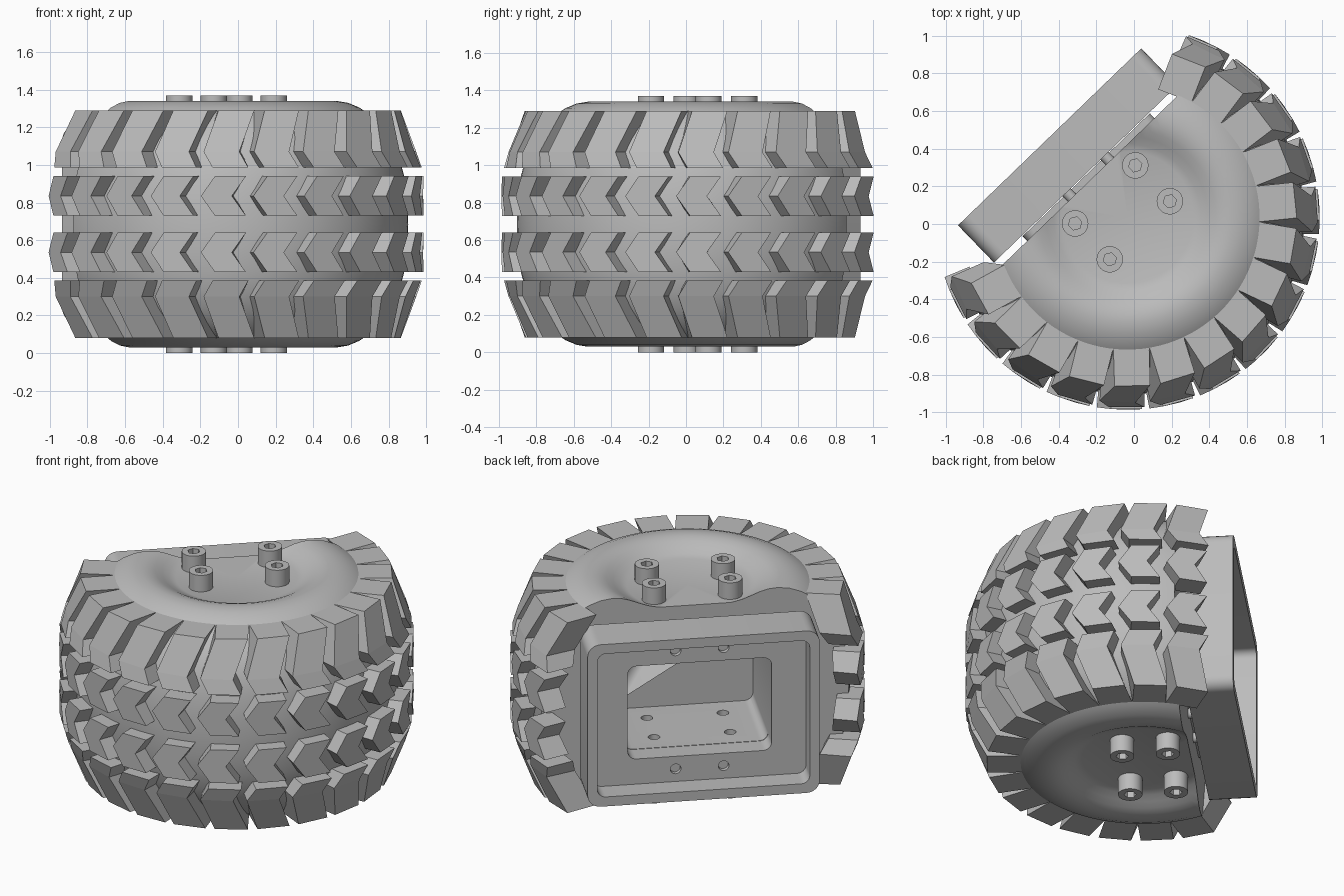
import bpy, bmesh
from math import radians, asin, cos, sin
from mathutils import Matrix

cube = bpy.data.objects.get("Cube")
if cube:
    bpy.data.objects.remove(cube)

# Local frame: X along the mounting face, Y out of it, Z along the axle
FRAME = Matrix.Translation((-0.035, 0.035, 0.685)) @ Matrix.Rotation(radians(44), 4, 'Z')
CUT = 0.28

grey = bpy.data.materials.new("plain grey")
grey.use_nodes = True
GREY = (0.5, 0.5, 0.5, 1)
grey.diffuse_color = GREY
grey.node_tree.nodes["Principled BSDF"].inputs["Base Color"].default_value = GREY


def finish(bm, name):
    bmesh.ops.recalc_face_normals(bm, faces=bm.faces)
    mesh = bpy.data.meshes.new(name)
    bm.to_mesh(mesh)
    bm.free()
    mesh.materials.append(grey)
    obj = bpy.data.objects.new(name, mesh)
    bpy.context.collection.objects.link(obj)
    obj.matrix_world = FRAME
    return obj


def smooth(obj, angle=30):
    bpy.ops.object.select_all(action='DESELECT')
    obj.select_set(True)
    bpy.context.view_layer.objects.active = obj
    bpy.ops.object.shade_smooth_by_angle(angle=radians(angle))


def block(name, half_x, y0, y1, half_z, radius, inset=0):
    """Box with its four Y-direction edges rounded; inset narrows the y0 end."""
    bm = bmesh.new()
    bmesh.ops.create_cube(bm, size=2)
    for v in bm.verts:
        shrink = 0 if v.co.y > 0 else inset
        v.co = (v.co.x * (half_x - shrink), y1 if v.co.y > 0 else y0, v.co.z * (half_z - shrink))
    edges = [e for e in bm.edges if abs(e.verts[0].co.y - e.verts[1].co.y) > 1e-4]
    bmesh.ops.bevel(bm, geom=edges, offset=radius, segments=6, profile=0.5, affect='EDGES')
    return finish(bm, name)


def rods(name, places, radius, length, sides=24, axis='Z'):
    """Cylinders of one size, centred at each place."""
    bm = bmesh.new()
    turn = Matrix.Rotation(radians(90), 4, 'X') if axis == 'Y' else Matrix()
    for p in places:
        bmesh.ops.create_cone(bm, cap_ends=True, segments=sides, radius1=radius, radius2=radius,
                              depth=length, matrix=Matrix.Translation(p) @ turn)
    return finish(bm, name)


def carve(obj, cutters):
    """Subtract the cutters and bake the result."""
    for c in cutters:
        c.hide_render = True
        mod = obj.modifiers.new("cut", 'BOOLEAN')
        mod.operation = 'DIFFERENCE'
        mod.object = c
    bpy.context.view_layer.update()
    deps = bpy.context.evaluated_depsgraph_get()
    baked = bpy.data.meshes.new_from_object(obj.evaluated_get(deps))
    obj.modifiers.clear()
    obj.data = baked
    for c in cutters:
        bpy.data.objects.remove(c)


# Tyre body: lathed profile, sliced flat at the mounting side
half = [(0, .58), (.35, .58), (.39, .594), (.43, .615), (.47, .636), (.51, .65), (.56, .655),
        (.62, .645), (.68, .62), (.74, .58), (.8, .52), (.85, .45), (.89, .36), (.92, .25), (.935, .12)]
profile = half + [(.94, 0)] + [(r, -z) for r, z in reversed(half)]
bm = bmesh.new()
pts = [bm.verts.new((r, 0, z)) for r, z in profile]
path = [bm.edges.new(pair) for pair in zip(pts, pts[1:])]
bmesh.ops.spin(bm, geom=pts + path, axis=(0, 0, 1), cent=(0, 0, 0), angle=radians(360), steps=96)
bmesh.ops.remove_doubles(bm, verts=bm.verts, dist=1e-4)
bmesh.ops.bisect_plane(bm, geom=bm.verts[:] + bm.edges[:] + bm.faces[:], plane_co=(0, CUT, 0),
                       plane_no=(0, 1, 0), clear_outer=True)
bmesh.ops.contextual_create(bm, geom=[e for e in bm.edges if e.is_boundary])
tyre = finish(bm, "tyre_body")

# Hollow hub with a tapered far end and bolt holes in its floor and ceiling
bolt_xy = [(x, y) for x in (-.222, .222) for y in (-.095, .17)]
carve(tyre, [block("cavity_cutter", .42, -.24, .5, .295, .05),
             block("taper_cutter", .42, -.47, -.24, .295, .04, inset=.23),
             rods("hole_cutter", [(x, y, 0) for x, y in bolt_xy], .034, .8)])
smooth(tyre)

# Collar joining the hub cavity to the frame
collar = block("hub_collar", .47, .27, .315, .345, .06)
carve(collar, [block("collar_cutter", .42, .1, .5, .295, .05)])
smooth(collar)

# Mounting frame: rounded box with a recess, a window and stud holes
stud_places = [(x, .35, z) for x in (-.14, .14) for z in (-.375, .375)]
frame = block("mounting_frame", .677, .32, .595, .515, .075)
carve(frame, [block("recess_cutter", .62, .45, .7, .455, .05),
              block("window_cutter", .42, .2, .5, .295, .05),
              rods("stud_hole_cutter", stud_places, .031, .3, axis='Y')])
smooth(frame)
smooth(rods("frame_studs", stud_places, .03, .15, axis='Y'))

# Socket-head bolts on both hub faces
for side, label in ((1, "top"), (-1, "bottom")):
    bolts = rods(label + "_bolts", [(x, y, side * .6) for x, y in bolt_xy], .07, .17, 32)
    carve(bolts, [rods("socket_cutter", [(x, y, side * .7) for x, y in bolt_xy], .036, .14, 6)])
    smooth(bolts)

# Tread rows: each lug is swept through stations of (height, turn, inner radius, outer radius)
INNER = [(.045, 0, .88, 1.022), (.15, -4.2, .88, 1.022), (.255, 0, .86, 1.022)]
OUTER = [(.3, 0, .84, 1.012), (.385, -2.8, .8, .985), (.605, 2, .7, .9)]
STEP, FIRST, COUNT = 15.7, -197.1, 15


def tread(name, stations, side, width):
    """Parallel-sided chevron lugs spaced around the tyre."""
    bm = bmesh.new()
    for i in range(COUNT):
        loops = []
        for z, turn, r_in, r_out in stations:
            ring = []
            for r, s in ((r_in, -1), (r_out, -1), (r_out, 1), (r_in, 1)):
                a = radians(FIRST + i * STEP + turn) + s * asin(width / 2 / r)
                ring.append(bm.verts.new((r * cos(a), r * sin(a), side * z)))
            loops.append(ring)
        for low, high in zip(loops, loops[1:]):
            for k in range(4):
                m = (k + 1) % 4
                bm.faces.new((low[k], low[m], high[m], high[k]))
        bm.faces.new(loops[0])
        bm.faces.new(loops[-1])
    return finish(bm, name)


for side, label in ((1, "upper"), (-1, "lower")):
    tread(label + "_inner_tread", INNER, side, .165)
    tread(label + "_outer_tread", OUTER, side, .19)
